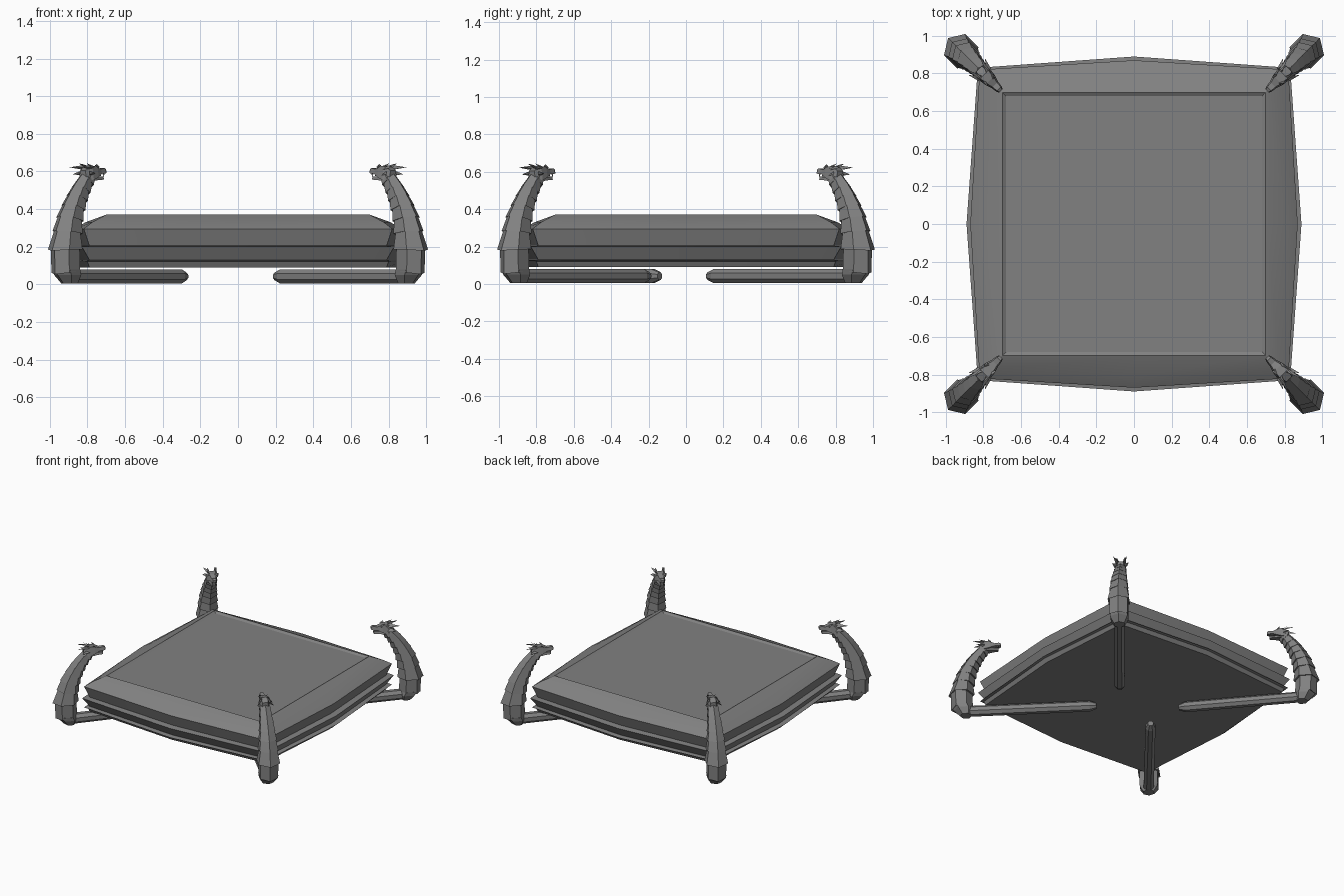
import bpy, bmesh, math
from mathutils import Vector

cube = bpy.data.objects.get("Cube")
if cube:
    bpy.data.objects.remove(cube)

stone = bpy.data.materials.new("grey stone")
stone.use_nodes = True
GREY = (0.22, 0.22, 0.22, 1)
stone.diffuse_color = GREY
stone.node_tree.nodes["Principled BSDF"].inputs["Base Color"].default_value = GREY


def finish(bm, name, smooth=None):
    bmesh.ops.recalc_face_normals(bm, faces=bm.faces)
    mesh = bpy.data.meshes.new(name)
    bm.to_mesh(mesh)
    bm.free()
    mesh.materials.append(stone)
    obj = bpy.data.objects.new(name, mesh)
    bpy.context.collection.objects.link(obj)
    if smooth:
        bpy.ops.object.select_all(action='DESELECT')
        obj.select_set(True)
        bpy.context.view_layer.objects.active = obj
        bpy.ops.object.shade_smooth_by_angle(angle=math.radians(smooth))
    return obj


def loft(bm, rings):
    """Skin a list of point rings and cap both ends."""
    rows = [[bm.verts.new(p) for p in ring] for ring in rings]
    n = len(rows[0])
    for a, b in zip(rows, rows[1:]):
        for i in range(n):
            j = (i + 1) % n
            bm.faces.new((a[i], a[j], b[j], b[i]))
    bm.faces.new(rows[0][::-1])
    bm.faces.new(rows[-1])


def bowed_square(corner, middle, z):
    """Square outline whose sides bow out in the middle."""
    ring = []
    for k in range(4):
        t = k * math.pi / 2
        c, s = round(math.cos(t)), round(math.sin(t))
        for x, y in ((middle, 0), (corner, corner)):
            ring.append(Vector((c * x - s * y, s * x + c * y, z)))
    return ring


# Platform: three overhanging steps under a sloped rim and sunken panel
bm = bmesh.new()
loft(bm, [bowed_square(*r) for r in (
    (.79, .85, .09), (.80, .87, .12), (.82, .89, .125),
    (.79, .85, .13), (.83, .89, .20),
    (.79, .84, .205), (.82, .87, .295),
    (.775, .81, .33), (.70, .70, .37), (.68, .68, .358))])
finish(bm, "platform", 30)


def post_frame(sx, sy):
    """Maps (distance along the diagonal per axis, sideways, height) to the world."""
    side = Vector((-sy, sx, 0)) / math.sqrt(2)
    return lambda d, w, z: Vector((sx * d, sy * d, z)) + side * w


def scale_ring(place, d, z, tilt, depth, width, droop=0):
    """Hexagonal neck section, leaning inward by the tilt angle."""
    ring = []
    for k in range(6):
        a = k * math.pi / 3
        out, w = math.cos(a) * depth, math.sin(a) * width
        drop = droop * max(0, math.cos(a))
        ring.append(place(d + (out * math.cos(tilt) + drop * math.sin(tilt)) / math.sqrt(2),
                          w, z + out * math.sin(tilt) - drop * math.cos(tilt)))
    return ring


# Neck scales: height, diagonal distance, tilt, size of each lower lip
SCALES = ((.07, .915, 0, .082), (.19, .918, .08, .098), (.28, .905, .25, .086),
          (.35, .892, .35, .079), (.41, .873, .45, .070), (.46, .853, .55, .063),
          (.505, .832, .65, .056), (.545, .808, .75, .050), (.58, .782, .85, .036))


def build_neck(name, place):
    bm = bmesh.new()
    # Tapered foot rising into the first scale
    loft(bm, [scale_ring(place, .895, .004, 0, .045, .045),
              scale_ring(place, .905, .05, 0, .075, .075),
              scale_ring(place, .915, .08, 0, .078, .08)])
    for (z, d, t, r), (z2, d2, t2, r2) in zip(SCALES, SCALES[1:]):
        loft(bm, [scale_ring(place, d, z, t, r * .8, r * .75),
                  scale_ring(place, d, z, t, r, r * .95, r * .2),
                  scale_ring(place, d2, z2 + .012, t2, r2 * .82, r2 * .8)])
    finish(bm, name)


def box_part(bm, place, stations):
    """Loft of box sections: distance, half width, bottom and top."""
    loft(bm, [[place(d, w, lo), place(d, -w, lo), place(d, -w * .7, hi), place(d, w * .7, hi)]
              for d, w, lo, hi in stations])


def spike(bm, place, base, tip, r):
    """Small three-sided horn."""
    pts = [bm.verts.new(place(base[0] + r * math.cos(a), base[1] + r * math.sin(a), base[2] + r * math.sin(a + 1)))
           for a in (0, 2.1, 4.2)]
    top = bm.verts.new(place(*tip))
    bm.faces.new(pts)
    for i in range(3):
        bm.faces.new((pts[i], pts[(i + 1) % 3], top))


def build_head(name, place):
    bm = bmesh.new()
    # Skull, upper snout and lower jaw
    box_part(bm, place, ((.825, .028, .555, .605), (.795, .042, .555, .63),
                         (.765, .036, .57, .625), (.74, .024, .588, .612),
                         (.718, .02, .588, .618), (.708, .014, .592, .61)))
    box_part(bm, place, ((.785, .032, .55, .58), (.75, .02, .555, .572), (.722, .014, .556, .574)))
    for s in (-1, 1):
        # Horns, ears, brows and fangs
        spike(bm, place, (.80, s * .025, .62), (.86, s * .05, .622), .014)
        spike(bm, place, (.79, s * .02, .625), (.825, s * .03, .643), .014)
        spike(bm, place, (.80, s * .035, .59), (.835, s * .062, .585), .014)
        spike(bm, place, (.765, s * .024, .622), (.775, s * .035, .64), .012)
        spike(bm, place, (.725, s * .012, .59), (.722, s * .012, .57), .006)
    finish(bm, name)


def build_beam(name, start, end):
    """Eight-sided floor beam with a chamfered inner end."""
    bm = bmesh.new()
    a, b = Vector((*start, .042)), Vector((*end, .042))
    along = (b - a).normalized()
    side = along.cross(Vector((0, 0, 1)))
    rings = []
    for p, r in ((a, .041), (b - along * .05, .041), (b, .022)):
        rings.append([p + side * r * math.cos(k * math.pi / 4 + math.pi / 8)
                      + Vector((0, 0, r * math.sin(k * math.pi / 4 + math.pi / 8))) for k in range(8)])
    loft(bm, rings)
    finish(bm, name)


# Four corner guardians, each with its own beam running inward
CORNERS = (("front_right", -1, -1, (-.28, -.14)), ("front_left", 1, -1, (.20, -.20)),
           ("back_left", 1, 1, (.24, .12)), ("back_right", -1, 1, (-.29, .18)))
for label, sx, sy, inner in CORNERS:
    frame = post_frame(sx, sy)
    build_neck(label + "_scaled_neck", frame)
    build_head(label + "_beast_head", frame)
    build_beam(label + "_floor_beam", (sx * .89, sy * .89), inner)
